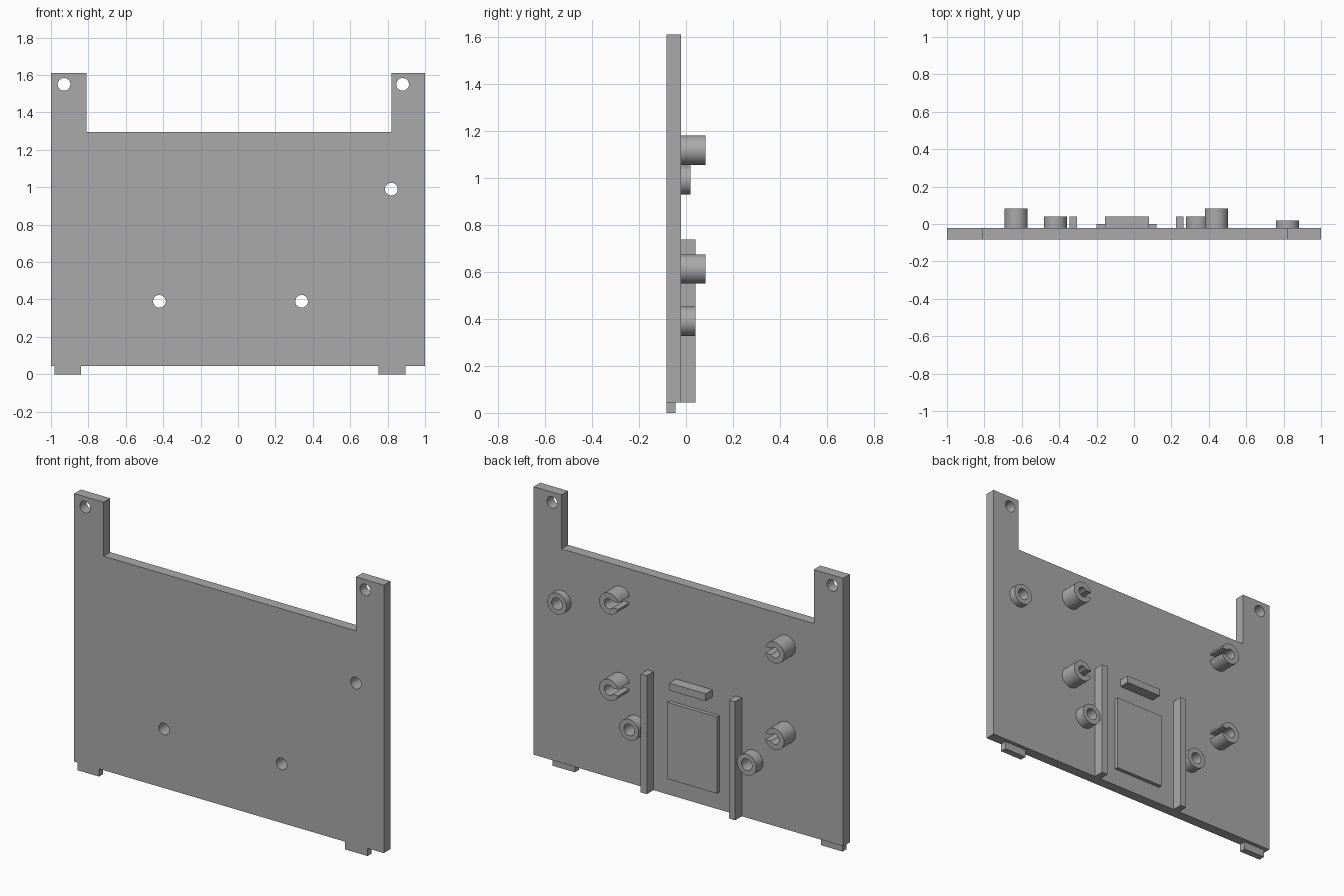
import bpy, bmesh, math
from mathutils import Matrix

cube = bpy.data.objects.get("Cube")
if cube:
    bpy.data.objects.remove(cube, do_unlink=True)

grey = bpy.data.materials.new("plain grey")
grey.use_nodes = True
colour = (0.4, 0.4, 0.4, 1)
grey.diffuse_color = colour
grey.node_tree.nodes["Principled BSDF"].inputs["Base Color"].default_value = colour

FRONT, BACK = -0.083, -0.022      # plate faces
BOSS_R, HOLE_R, PIN_R = 0.062, 0.034, 0.03


def arc(x, z, r, start=0, end=2 * math.pi, steps=40, flip=1):
    return [(x + flip * r * math.cos(a), z + r * math.sin(a))
            for a in (start + (end - start) * i / steps for i in range(steps + 1))]


def circle(x, z, r):
    return arc(x, z, r)[:-1]


def rect(x0, x1, z0, z1):
    return [(x0, z0), (x1, z0), (x1, z1), (x0, z1)]


def extrude(name, loops, y0, y1):
    """Fill closed xz outlines (inner loops become holes) from y0 to y1."""
    curve = bpy.data.curves.new(name, 'CURVE')
    curve.dimensions = '2D'
    curve.fill_mode = 'BOTH'
    curve.extrude = (y1 - y0) / 2
    for loop in loops:
        spline = curve.splines.new('POLY')
        spline.points.add(len(loop) - 1)
        for point, (x, z) in zip(spline.points, loop):
            point.co = (x, z, 0, 1)
        spline.use_cyclic_u = True
    temp = bpy.data.objects.new(name + " outline", curve)
    bpy.context.collection.objects.link(temp)
    bpy.context.view_layer.update()
    graph = bpy.context.evaluated_depsgraph_get()
    mesh = bpy.data.meshes.new_from_object(temp.evaluated_get(graph))
    bpy.data.objects.remove(temp, do_unlink=True)
    mesh.transform(Matrix.Translation((0, (y0 + y1) / 2, 0)) @ Matrix.Rotation(math.pi / 2, 4, 'X'))
    bm = bmesh.new()
    bm.from_mesh(mesh)
    bmesh.ops.remove_doubles(bm, verts=bm.verts, dist=0.0001)
    bmesh.ops.recalc_face_normals(bm, faces=bm.faces)
    bm.to_mesh(mesh)
    bm.free()
    mesh.materials.clear()
    mesh.materials.append(grey)
    obj = bpy.data.objects.new(name, mesh)
    bpy.context.collection.objects.link(obj)
    bpy.ops.object.select_all(action='DESELECT')
    obj.select_set(True)
    bpy.context.view_layer.objects.active = obj
    bpy.ops.object.shade_smooth_by_angle(angle=math.radians(30))
    return obj


# Plate with two upright ears and screw holes
bosses = {"side_boss": (0.82, 0.99, 0.02),
          "lower_boss_right": (-0.42, 0.39, 0.04),
          "lower_boss_left": (0.34, 0.39, 0.04)}
outline = [(-1, 0.045), (1, 0.045), (1, 1.61), (0.82, 1.61),
           (0.82, 1.295), (-0.81, 1.295), (-0.81, 1.61), (-1, 1.61)]
holes = [(-0.93, 1.55), (0.88, 1.55)] + [(x, z) for x, z, y in bosses.values()]
extrude("plate", [outline] + [circle(x, z, HOLE_R) for x, z in holes], FRONT, BACK)

# Ring bosses around the through holes
for name, (x, z, y) in bosses.items():
    extrude(name, [circle(x, z, BOSS_R), circle(x, z, HOLE_R)], BACK, y)

# Slotted posts, slots facing inward
half_slot = 0.018
outer, inner = math.asin(half_slot / BOSS_R), math.asin(half_slot / PIN_R)
for side, x, flip in (("right", -0.63, 1), ("left", 0.44, -1)):
    for level, z in (("upper", 1.117), ("lower", 0.612)):
        profile = (arc(x, z, BOSS_R, outer, 2 * math.pi - outer, 40, flip)
                   + arc(x, z, PIN_R, 2 * math.pi - inner, inner, 32, flip))
        extrude(f"{level}_slotted_post_{side}", [profile], BACK, 0.083)

# Rails, bar, raised pad and feet
extrude("rail_right", [rect(-0.345, -0.305, 0.045, 0.737)], BACK, 0.04)
extrude("rail_left", [rect(0.225, 0.265, 0.045, 0.737)], BACK, 0.04)
extrude("stop_bar", [rect(-0.155, 0.08, 0.69, 0.733)], BACK, 0.04)
extrude("raised_pad", [rect(-0.2, 0.12, 0.147, 0.595)], BACK, 0)
extrude("foot_right", [rect(-0.98, -0.84, 0, 0.045)], FRONT, -0.045)
extrude("foot_left", [rect(0.75, 0.895, 0, 0.045)], FRONT, -0.045)
